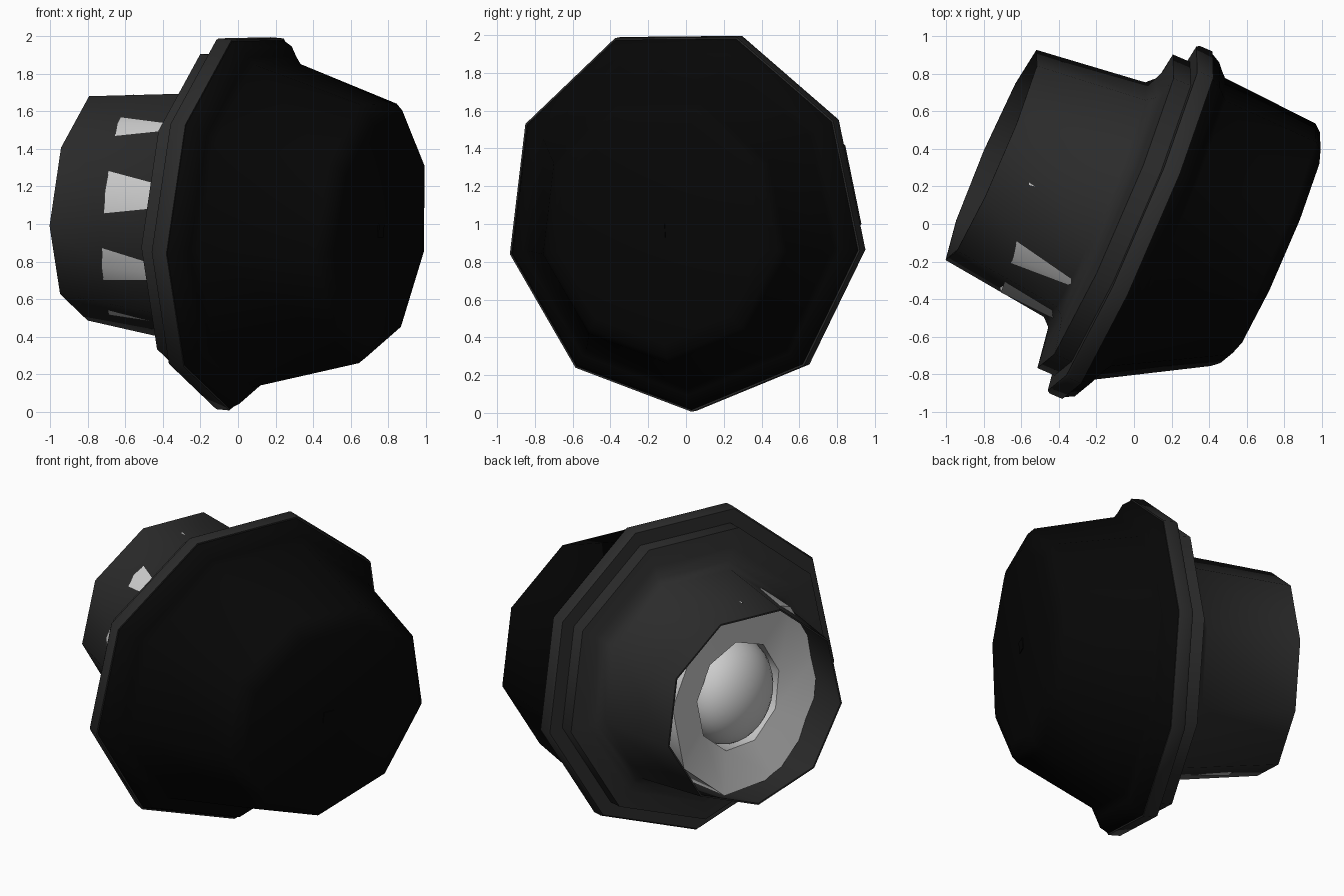
import bpy, math
from mathutils import Vector

if "Cube" in bpy.data.objects:
    bpy.data.objects.remove(bpy.data.objects["Cube"])

# Lamp frame: A = axis toward the closed end, U = sideways, W = upward
A = Vector((0.916, -0.395, -0.087)).normalized()
U = Vector((0.396, 0.918, 0.0)).normalized()
W = A.cross(U).normalized()
O = Vector((0.0, 0.0, 1.03))
SIDES = 9


def material(name, value):
    m = bpy.data.materials.new(name)
    m.diffuse_color = (value, value, value, 1)
    m.use_nodes = True
    m.node_tree.nodes["Principled BSDF"].inputs["Base Color"].default_value = m.diffuse_color
    return m


BLACK = material("black_rubber", 0.002)
DARK = material("dark_grey", 0.024)


def lathe(name, rings, mat=None, start=-89.5, sides=SIDES, smooth=45, tilt=0.0):
    """Loft rings of (axial, radius, sideways shift); radius 0 makes a tip.
    tilt slants the rings so one side sits nearer the tube mouth."""
    verts, faces, loops = [], [], []
    for t, r, *shift in rings:
        c = shift[0] if shift else 0.0
        n = 1 if r == 0 else sides
        loop = []
        for k in range(n):
            a = math.radians(start + k * 360 / sides)
            u, w = c + r * math.cos(a), r * math.sin(a)
            loop.append(len(verts))
            verts.append(O + A * (t - tilt * u) + U * u + W * w)
        loops.append(loop)
    for p, q in zip(loops, loops[1:]):
        for k in range(sides):
            j = (k + 1) % sides
            f = [p[k % len(p)], q[k % len(q)], q[j % len(q)], p[j % len(p)]]
            faces.append(tuple(dict.fromkeys(f)))
    me = bpy.data.meshes.new(name)
    me.from_pydata(verts, [], faces)
    ob = bpy.data.objects.new(name, me)
    bpy.context.collection.objects.link(ob)
    if mat:
        me.materials.append(mat)
    bpy.ops.object.select_all(action='DESELECT')
    ob.select_set(True)
    bpy.context.view_layer.objects.active = ob
    bpy.ops.object.mode_set(mode='EDIT')
    bpy.ops.mesh.select_all(action='SELECT')
    bpy.ops.mesh.normals_make_consistent(inside=False)
    bpy.ops.object.mode_set(mode='OBJECT')
    bpy.ops.object.shade_smooth_by_angle(angle=math.radians(smooth))
    return ob


# Open tube with stepped flange, floor inside the tube
S = 0.035
lathe("tube_and_flange", [
    (-0.20, 0, S), (-0.20, 0.68, S), (-0.84, 0.61, S), (-0.84, 0.62, S),
    (-0.235, 0.692, S), (-0.19, 0.735, S), (-0.17, 0.81, 0.01),
    (-0.155, 0.925), (-0.055, 0.925), (-0.055, 1.015), (-0.04, 1.025),
    (0.035, 1.025), (0.035, 0)], DARK)

# Skewed closed body on the other side of the flange
lathe("rear_body", [
    (0.035, 0), (0.035, 1.015), (0.09, 0.985), (0.12, 0.93, 0.02),
    (0.15, 0.89, 0.03), (0.69, 0.715, 0.17), (0.73, 0.68, 0.17),
    (0.757, 0.60, 0.17), (0.757, 0, 0.17)], BLACK)

# Small square nub in the middle of the end face
lathe("end_nub", [(0.75, 0.05, 0.17), (0.762, 0.05, 0.17), (0.762, 0, 0.17)],
      BLACK, start=45, sides=4, smooth=20)

# Pale slanted reflector, slightly off centre so it shows through the tube wall
lathe("reflector", [
    (-0.20, 0.63, -0.02), (-0.66, 0.605, -0.02),
    (-0.60, 0.34), (-0.36, 0.33)], start=-109.5, tilt=0.23)

# Smooth bulb dome in the reflector opening
R = 0.33
dome = [(-0.47 - 0.26 * math.cos(math.radians(d)),
         R * math.sin(math.radians(d)) if d else 0) for d in range(0, 91, 9)]
lathe("bulb_dome", dome + [(-0.30, R)], sides=32, tilt=0.23)
